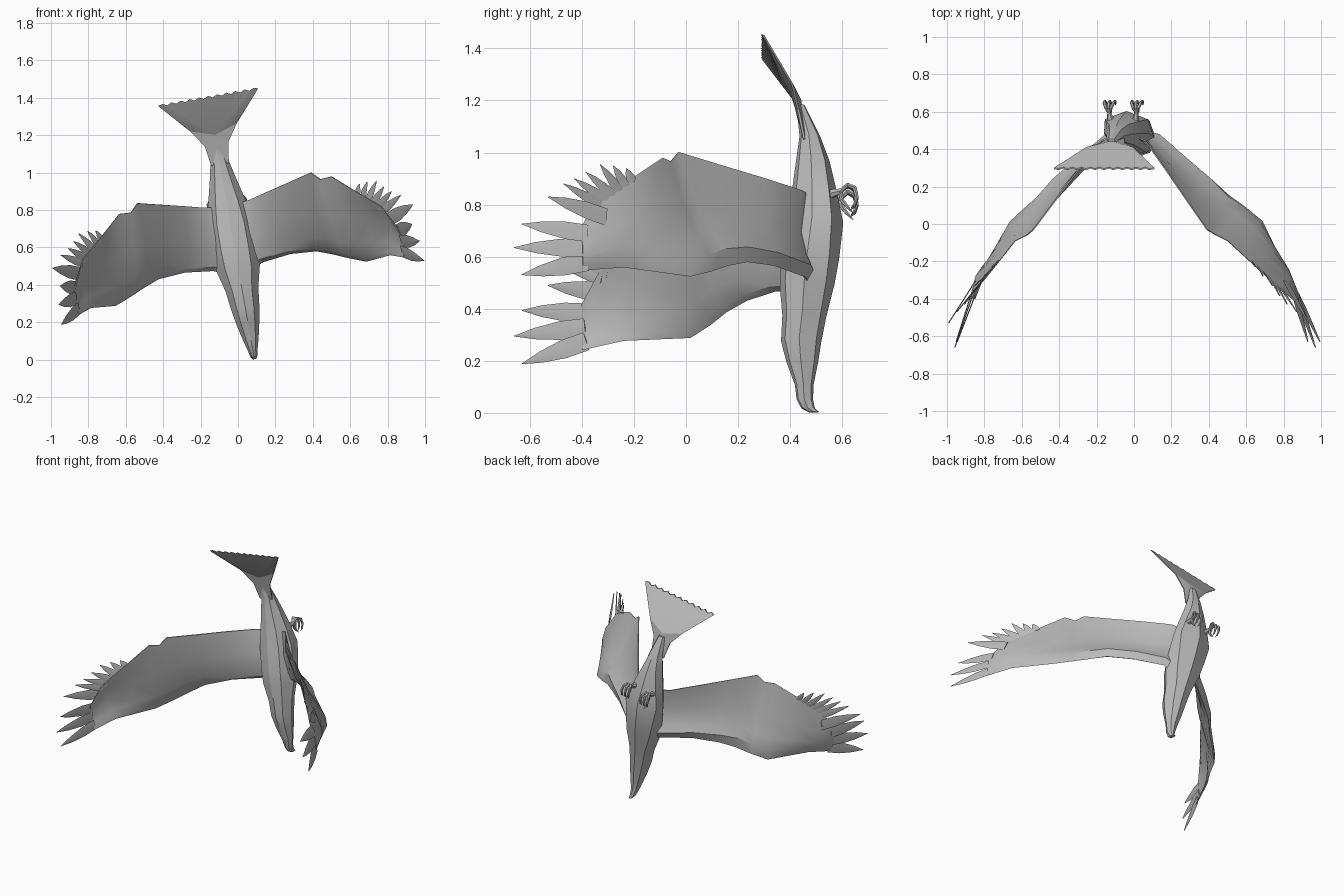
import bpy, bmesh, math
from mathutils import Vector as V

cube = bpy.data.objects.get("Cube")
if cube:
    bpy.data.objects.remove(cube)

grey = bpy.data.materials.new("plain_grey")
grey.use_nodes = True
COL = (0.5, 0.5, 0.5, 1)
grey.diffuse_color = COL
grey.node_tree.nodes["Principled BSDF"].inputs["Base Color"].default_value = COL


def finish(name, bm, mirror=True, angle=30):
    """Turn a bmesh into a part, leaned with the whole bird."""
    bmesh.ops.recalc_face_normals(bm, faces=bm.faces[:])
    me = bpy.data.meshes.new(name)
    bm.to_mesh(me)
    bm.free()
    me.materials.append(grey)
    ob = bpy.data.objects.new(name, me)
    bpy.context.collection.objects.link(ob)
    ob.location = (0.088, 0, 0)
    ob.rotation_euler = (0, math.radians(-10), 0)
    if mirror:
        m = ob.modifiers.new("mirror", 'MIRROR')
        m.use_mirror_merge = False
    bpy.ops.object.select_all(action='DESELECT')
    ob.select_set(True)
    bpy.context.view_layer.objects.active = ob
    bpy.ops.object.shade_smooth_by_angle(angle=math.radians(angle))
    return ob


def loft(bm, rings):
    """Skin a list of closed rings and cap both ends."""
    rows = [[bm.verts.new(p) for p in r] for r in rings]
    n = len(rows[0])
    for a, b in zip(rows, rows[1:]):
        for i in range(n):
            j = (i + 1) % n
            bm.faces.new((a[i], a[j], b[j], b[i]))
    bm.faces.new(rows[0])
    bm.faces.new(rows[-1])


def tube(bm, pts, radii, sides=6):
    """Tapered tube along a path lying roughly in a y-z plane."""
    pts = [V(p) for p in pts]
    rings = []
    for i, p in enumerate(pts):
        d = (pts[min(i + 1, len(pts) - 1)] - pts[max(i - 1, 0)]).normalized()
        u = V((1, 0, 0))
        u = (u - d * u.dot(d)).normalized()
        w = d.cross(u)
        rings.append([p + radii[i] * (u * math.cos(a) + w * math.sin(a))
                      for a in [2 * math.pi * k / sides for k in range(sides)]])
    loft(bm, rings)


# Body from beak to tail root: height, back y, belly y, half width, fullness of the breast
sections = [(0.003, .470, .512, .010, .65), (0.018, .443, .495, .019, .65),
            (0.052, .425, .488, .026, .65), (0.11, .418, .490, .042, .65),
            (0.20, .385, .508, .062, .65), (0.28, .365, .520, .076, .65),
            (0.38, .370, .540, .088, .68), (0.50, .360, .570, .118, .75),
            (0.60, .365, .588, .124, .82), (0.74, .385, .604, .122, .96),
            (0.85, .405, .582, .102, .88), (0.98, .422, .552, .070, .75),
            (1.08, .436, .515, .048, .65), (1.20, .424, .456, .022, .65)]
bm = bmesh.new()
rings = []
for z, y0, y1, w, f in sections:
    ym, h = (y0 + y1) / 2, (y1 - y0) / 2
    b = .75 - (f - .65) * .5
    rings.append([(w * x, ym + h * y, z) for x, y in
                  ((0, -1), (.6, -.8), (1, -.1), (f, b), (0, 1),
                   (-f, b), (-1, -.1), (-.6, -.8))])
loft(bm, rings)
finish("body", bm, mirror=False, angle=28)

# Tail fan with a scalloped end
half = [(.048, 1.06), (.064, 1.17), (.127, 1.262), (.272, 1.425)]
rim = []
steps = 22
for i in range(1, steps):
    x = .272 * (1 - 2 * i / steps)
    rim.append((x, 1.420 + (0.012 if i % 2 else 0)))
outline = half + rim + [(-x, z) for x, z in reversed(half)]


def tail_y(z):
    return .45 - .035 * (z - 1.08) / .17 if z < 1.25 else .415 - .118 * (z - 1.25) / .175


bm = bmesh.new()
front, back = [], []
for x, z in outline:
    y = tail_y(z)
    front.append(bm.verts.new((x, y - .004, z)))
    back.append(bm.verts.new((x, y + .004, z)))
count = len(outline)
for side, off in ((front, -.010), (back, .022)):
    hub = bm.verts.new((0, tail_y(1.22) + off, 1.22))
    for i in range(count):
        bm.faces.new((side[i], side[(i + 1) % count], hub))
for i in range(count):
    j = (i + 1) % count
    bm.faces.new((front[i], front[j], back[j], back[i]))
finish("tail_fan", bm, mirror=False, angle=25)

# Wing stations: leading edge, trailing edge, thickness scale, bulge toward the belly side
stations = [((.07, .475, .475), (.06, .470, .84), 1.1, 0),
            ((.135, .460, .505), (.12, .445, .846), 1.2, 0),
            ((.287, .34, .523), (.23, .30, .874), 1.2, 0),
            ((.428, .235, .513), (.35, .135, .903), 1.1, 0),
            ((.510, .155, .482), (.471, -.03, .933), 1.0, 0),
            ((.590, .095, .447), (.514, -.06, .889), .85, 0),
            ((.680, .017, .412), (.576, -.09, .893), .7, .005),
            ((.745, -.11, .418), (.69, -.21, .792), .5, .022),
            ((.812, -.24, .424), (.81, -.335, .69), .3, .045),
            ((.880, -.40, .400), (.875, -.405, .57), .15, .02)]
# Airfoil: chord fraction and offset toward the back, out along the back and home along the belly
airfoil = [(0, 0), (.06, .018), (.22, .028), (.55, .030), (1, .003),
           (1, -.003), (.55, .014), (.28, -.004), (.13, -.022)]
bm = bmesh.new()
rings = []
for i, (a, b, s, c) in enumerate(stations):
    lead, trail = V(a), V(b)
    span = V(stations[min(i + 1, 9)][0]) - V(stations[max(i - 1, 0)][0])
    n = span.cross(trail - lead).normalized()
    rings.append([lead.lerp(trail, t) + n * (o * s - c * math.sin(math.pi * t))
                  for t, o in airfoil])
loft(bm, rings)
finish("wings", bm)

# Wing feathers: pointed blades fanning from the hand
tips = [(.716, -.23, .828), (.758, -.28, .831), (.808, -.33, .827),
        (.842, -.385, .791), (.877, -.43, .759), (.923, -.47, .731),
        (.978, -.53, .670), (.955, -.63, .568), (.979, -.66, .472),
        (.985, -.63, .365)]
long_roots = [(.842, -.305, .615), (.878, -.378, .545), (.882, -.388, .488), (.876, -.383, .434)]
hand_normal = V((.17, -.32, -.03)).cross(V((-.03, -.10, .37))).normalized()
bm = bmesh.new()
for i, tip in enumerate(tips):
    tip = V(tip)
    if i < 6:
        root, w = V((.695, -.205, .775)).lerp(V((.815, -.325, .665)), i / 5), .022
    else:
        root, w = V(long_roots[i - 6]), .036
    side = hand_normal.cross(tip - root).normalized()
    lift = hand_normal * .003
    rings = []
    for t, k in ((0, 1), (.35, 1), (.7, .62), (1, .04)):
        p = root.lerp(tip, t)
        rings.append([p + side * w * k, p + lift, p - side * w * k, p - lift])
    loft(bm, rings)
finish("wing_feathers", bm)

# Legs
bm = bmesh.new()
tube(bm, [(.055, .50, .85), (.068, .55, .84), (.074, .60, .853)], [.035, .020, .010])
finish("legs", bm)

# Feet: three curled front toes and one hind toe, each ending in a claw
bm = bmesh.new()
for dx in (-.028, 0, .028):
    tube(bm, [(.074, .592, .850), (.074 + dx * .5, .622, .874), (.074 + dx * .9, .648, .860),
              (.074 + dx, .656, .826), (.074 + dx * .9, .648, .797), (.074 + dx * .8, .634, .782)],
         [.009, .009, .009, .008, .006, .001])
tube(bm, [(.074, .592, .850), (.074, .600, .815), (.074, .618, .792), (.074, .642, .766)],
     [.009, .009, .007, .001])
finish("feet", bm)
